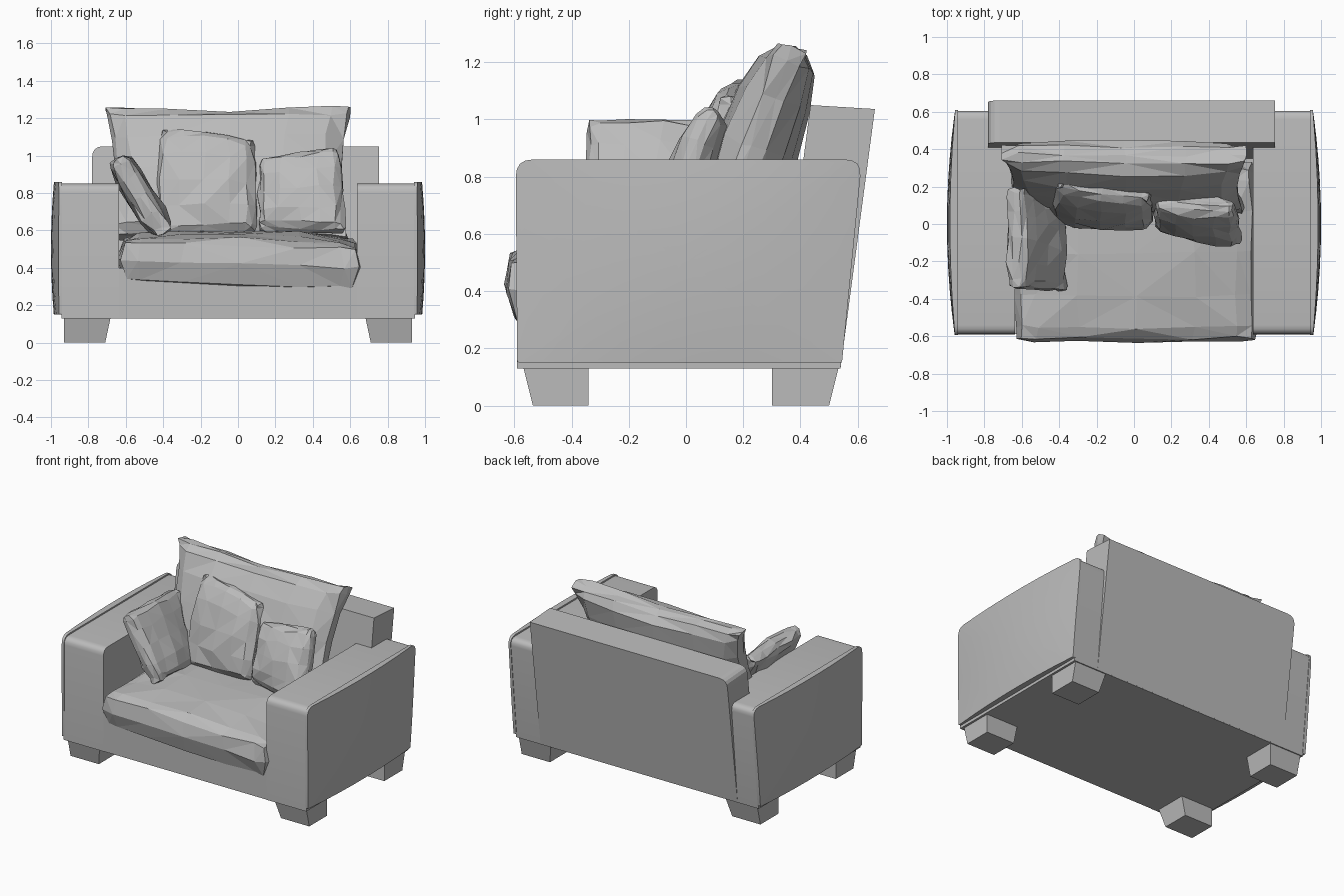
import bpy, bmesh, math, random
from mathutils import Vector

random.seed(4)
cube = bpy.data.objects.get("Cube")
if cube:
    bpy.data.objects.remove(cube, do_unlink=True)

fabric = bpy.data.materials.new("grey_fabric")
fabric.use_nodes = True
GREY = (0.5, 0.5, 0.5, 1)
fabric.diffuse_color = GREY
fabric.node_tree.nodes["Principled BSDF"].inputs["Base Color"].default_value = GREY


def finish(name, bm, smooth=None):
    bmesh.ops.recalc_face_normals(bm, faces=bm.faces[:])
    mesh = bpy.data.meshes.new(name)
    bm.to_mesh(mesh)
    bm.free()
    mesh.materials.append(fabric)
    obj = bpy.data.objects.new(name, mesh)
    bpy.context.collection.objects.link(obj)
    if smooth:
        bpy.ops.object.select_all(action='DESELECT')
        obj.select_set(True)
        bpy.context.view_layer.objects.active = obj
        bpy.ops.object.shade_smooth_by_angle(angle=math.radians(smooth))
    return obj


def loft(name, rings, smooth=None):
    """Join equal rings of points in order and cap both ends."""
    bm = bmesh.new()
    loops = [[bm.verts.new(p) for p in ring] for ring in rings]
    for a, b in zip(loops, loops[1:]):
        for i in range(len(a)):
            j = (i + 1) % len(a)
            bm.faces.new((a[i], a[j], b[j], b[i]))
    bm.faces.new(loops[0])
    bm.faces.new(loops[-1])
    return finish(name, bm, smooth)


def rounded(corners, steps=4):
    """Outline from (a, b, radius) corners, rounding those with a radius."""
    points = []
    for i, (a, b, r) in enumerate(corners):
        p = Vector((a, b))
        if not r:
            points.append(p)
            continue
        before = Vector(corners[i - 1][:2])
        after = Vector(corners[(i + 1) % len(corners)][:2])
        p0 = p + (before - p).normalized() * r
        p1 = p + (after - p).normalized() * r
        for k in range(steps + 1):
            t = k / steps
            points.append(p0 * (1 - t) ** 2 + p * 2 * t * (1 - t) + p1 * t * t)
    return points


def subdivide(points, step=0.15):
    out = []
    for i, p in enumerate(points):
        q = points[(i + 1) % len(points)]
        n = max(1, round((q - p).length / step))
        out += [p.lerp(q, k / n) for k in range(n)]
    return out


def pillow(name, corners, thick, edge=0.3, sag=0.0, bulge=0.03, n=6, jitter=0.01):
    """Lumpy cushion on a four-cornered patch: top left, top right, bottom right, bottom left."""
    tl, tr, br, bl = [Vector(c) for c in corners]
    normal = (tr - bl).cross(tl - br).normalized()
    bm = bmesh.new()

    def point(u, v, side, grow=1):
        s = (u * (1 - sag * (1 - v * v)) * grow + 1) / 2
        t = (v * (1 - sag * (1 - u * u)) * grow + 1) / 2
        p = bl.lerp(br, s).lerp(tl.lerp(tr, s), t)
        puff = edge + (1 - edge) * ((1 - u ** 2) * (1 - v ** 2)) ** 0.45
        p += normal * side * thick / 2 * puff
        return bm.verts.new(p + Vector([random.uniform(-jitter, jitter) for _ in range(3)]))

    steps = [math.sin(math.pi / 2 * (2 * i / n - 1)) for i in range(n + 1)]
    sheets = []
    for side in (1, -1):
        g = [[point(u, v, side) for u in steps] for v in steps]
        for i in range(n):
            for j in range(n):
                bm.faces.new((g[i][j], g[i][j + 1], g[i + 1][j + 1], g[i + 1][j]))
        sheets.append(g)
    # seam ring between the two sheets
    border = ([(0, j) for j in range(n)] + [(i, n) for i in range(n)]
              + [(n, j) for j in range(n, 0, -1)] + [(i, 0) for i in range(n, 0, -1)])
    seam = [point(steps[j], steps[i], 0, 1 + bulge) for i, j in border]
    for g in sheets:
        rim = [g[i][j] for i, j in border]
        for k in range(len(rim)):
            m = (k + 1) % len(rim)
            bm.faces.new((rim[k], rim[m], seam[m], seam[k]))
    bmesh.ops.triangulate(bm, faces=bm.faces[:])
    return finish(name, bm)


# Arms with softly bulging outer panels
arm_outline = [(-0.59, 0.13, 0), (0.54, 0.13, 0), (0.61, 0.85, 0.05), (-0.59, 0.85, 0.05)]
panel_outline = [(-0.59, 0.15, 0.01), (0.545, 0.15, 0.01), (0.615, 0.86, 0.06), (-0.595, 0.86, 0.06)]
for side, label in ((1, "left"), (-1, "right")):
    arm = rounded(arm_outline)
    loft(label + "_arm", [[(side * x, y, z) for y, z in arm] for x in (0.635, 0.945)], 40)
    panel = subdivide(rounded(panel_outline))
    rings = [[(side * 0.94, y, z) for y, z in panel]]
    for scale in (1, 0.97, 0.8, 0.6, 0.4, 0.2, 0.05):
        ring = []
        for y, z in panel:
            y, z = y * scale, 0.5 + (z - 0.5) * scale
            swell = max(0, 1 - (y / 0.62) ** 2) * (1 - 0.35 * ((z - 0.5) / 0.36) ** 2)
            ring.append((side * (0.955 + 0.045 * swell), y, z))
        rings.append(ring)
    loft(label + "_arm_panel", rings, 40)

# Base between the arms
base = [(-0.588, 0.13), (0.54, 0.13), (0.565, 0.4), (-0.588, 0.4)]
loft("base", [[(x, y, z) for y, z in base] for x in (-0.64, 0.64)])

# Leaning backrest, rounded at one top corner
back = rounded([(-0.78, 0.135, 0), (0.755, 0.135, 0), (0.755, 1.05, 0), (-0.78, 1.05, 0.06)])
loft("backrest", [[(x, y + 0.12 * (z - 0.13) / 0.92, z - drop * (z - 0.13)) for x, z in back]
                  for y, drop in ((0.315, 0), (0.54, 0.015))])

# Tapered block legs
for sx, x_label in ((1, "left"), (-1, "right")):
    for y_label, top, foot in (("front", (-0.57, -0.34), (-0.535, -0.34)),
                               ("back", (0.3, 0.535), (0.3, 0.5))):
        rings = []
        for z, inner, (y0, y1) in ((0.14, 0.68, top), (0, 0.71, foot)):
            rings.append([(sx * x, y, z) for x, y in ((inner, y0), (0.93, y0), (0.93, y1), (inner, y1))])
        loft(f"{y_label}_{x_label}_leg", rings)

# Seat cushion
pillow("seat_cushion", [(-0.6, 0.3, 0.46), (0.61, 0.3, 0.45), (0.62, -0.6, 0.4), (-0.6, -0.6, 0.435)],
       0.33, edge=0.62, sag=-0.02, bulge=0.05)
# Large back cushion with peaked corners
pillow("back_cushion", [(-0.7, 0.38, 1.25), (0.6, 0.37, 1.25), (0.58, 0.1, 0.56), (-0.68, 0.14, 0.56)],
       0.3, edge=0.3, sag=0.07, bulge=0.01)
# Scatter cushions
pillow("middle_cushion", [(-0.4, 0.23, 1.12), (0.07, 0.16, 1.07), (0.08, 0.02, 0.6), (-0.44, 0.06, 0.58)],
       0.23, edge=0.3, sag=-0.08)
pillow("left_cushion", [(0.13, 0.11, 0.97), (0.53, 0.09, 1.03), (0.56, -0.09, 0.6), (0.12, 0.0, 0.61)],
       0.18, edge=0.3, sag=-0.04)
pillow("right_cushion", [(-0.64, 0.19, 0.97), (-0.64, -0.33, 0.98), (-0.4, -0.35, 0.59), (-0.4, 0.03, 0.58)],
       0.16, edge=0.5, sag=-0.03)
